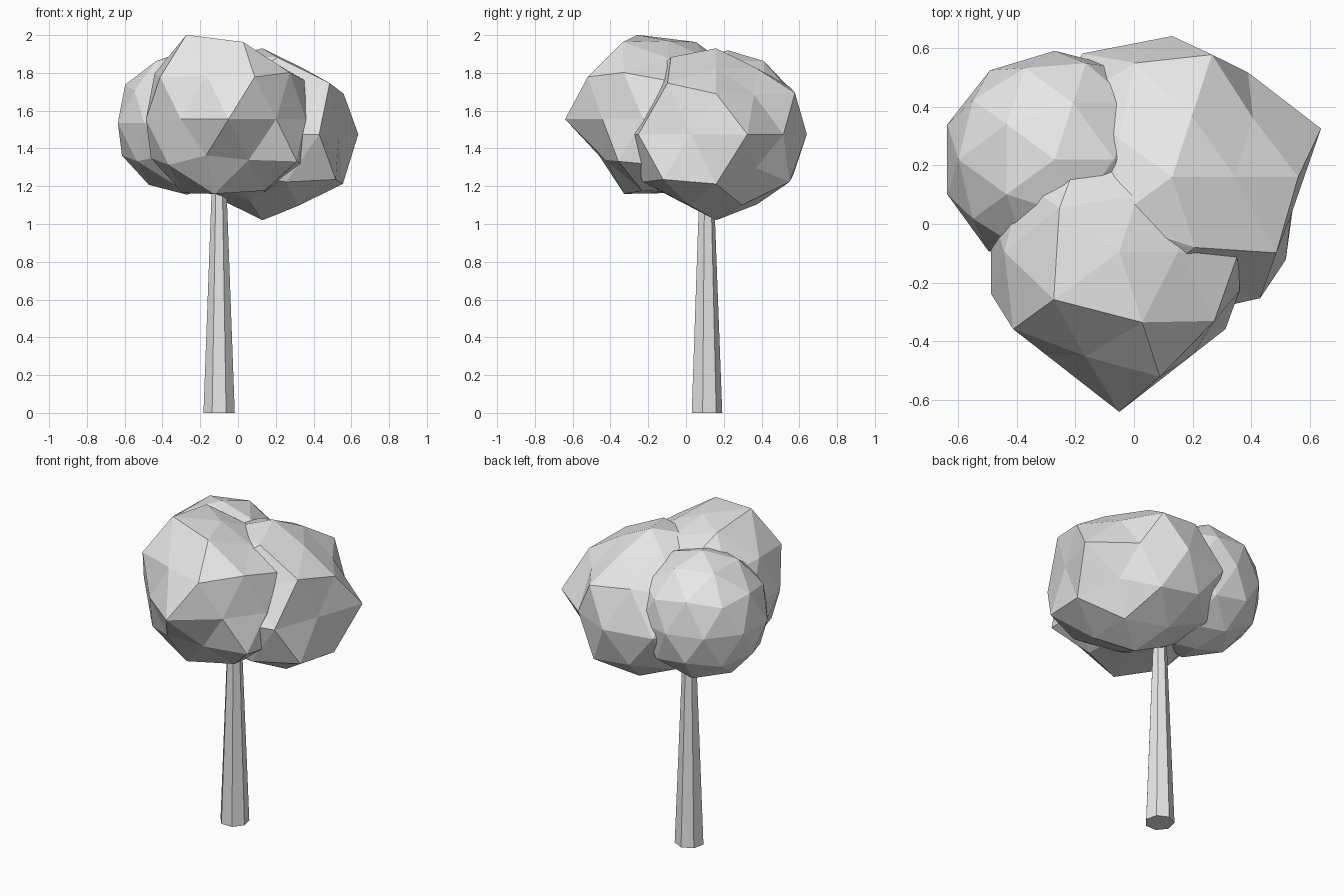
import bpy
import bmesh
from math import sin, cos, radians, pi
from mathutils import Vector

cube = bpy.data.objects.get("Cube")
if cube:
    bpy.data.objects.remove(cube, do_unlink=True)

grey = bpy.data.materials.new("light_grey")
grey.use_nodes = True
grey.diffuse_color = (0.8, 0.8, 0.8, 1)
grey.node_tree.nodes["Principled BSDF"].inputs["Base Color"].default_value = grey.diffuse_color

# Elevation of every ring of corners on a two-level icosphere
RINGS = {"top": 90, "crown": 58.3, "upper_mid": 31.7, "upper": 26.6, "equator": 0,
         "lower": -26.6, "lower_mid": -31.7, "base": -58.3, "bottom": -90}


def finish(bm, name):
    """Turn a bmesh into a flat-shaded object with the shared material."""
    bmesh.ops.recalc_face_normals(bm, faces=bm.faces[:])
    mesh = bpy.data.meshes.new(name)
    bm.to_mesh(mesh)
    bm.free()
    mesh.materials.append(grey)
    obj = bpy.data.objects.new(name, mesh)
    bpy.context.collection.objects.link(obj)


def direction(azimuth, elevation):
    a, e = radians(azimuth), radians(elevation)
    return Vector((cos(a) * cos(e), sin(a) * cos(e), sin(e)))


def foliage(name, centre, radius, reshaped):
    """Faceted leaf clump; 'reshaped' maps ring -> {azimuth: corner radius}."""
    clump = bmesh.new()
    bmesh.ops.create_icosphere(clump, subdivisions=2, radius=1)
    corners = [(v, v.co.normalized()) for v in clump.verts]
    for vert, unit in corners:
        vert.co = unit * radius
    for ring, changes in reshaped.items():
        for azimuth, distance in changes.items():
            aim = direction(azimuth, RINGS[ring])
            vert, unit = max(corners, key=lambda c: c[1].dot(aim))
            vert.co = unit * distance
    bmesh.ops.translate(clump, verts=clump.verts[:], vec=Vector(centre))
    finish(clump, name)


# Trunk: tapered seven-sided column reaching into the foliage
bm = bmesh.new()
sides = 7
rings = []
for radius, height in ((0.085, 0), (0.036, 1.3)):
    rings.append([bm.verts.new((-0.1 + radius * sin(2 * pi * i / sides),
                                0.107 + radius * cos(2 * pi * i / sides), height))
                  for i in range(sides)])
for i in range(sides):
    j = (i + 1) % sides
    bm.faces.new((rings[0][i], rings[0][j], rings[1][j], rings[1][i]))
for ring in rings:
    bm.faces.new(ring)
finish(bm, "trunk")

# Small regular clump on the right-hand side
foliage("foliage_small", (-0.27, 0.22, 1.535), 0.385, {
    "equator": {90: 0.37, 126: 0.375},
    "bottom": {0: 0.38},
})

# Large clump at the back left, with flattened sides
foliage("foliage_back", (0.13, 0.16, 1.475), 0.48, {
    "top": {0: 0.455},
    "crown": {0: 0.41, 72: 0.415, 144: 0.43},
    "upper": {72: 0.49, -72: 0.4},
    "upper_mid": {-36: 0.516, 36: 0.4},
    "equator": {18: 0.533, -18: 0.425, -54: 0.51, 54: 0.44, 126: 0.52},
    "lower": {-36: 0.535, 36: 0.4},
    "lower_mid": {0: 0.5},
    "base": {36: 0.44, -36: 0.445, 108: 0.435, -108: 0.41, 180: 0.41},
    "bottom": {0: 0.455},
})

# Front clump, with a pointed nose and a low back
foliage("foliage_front", (-0.05, -0.095, 1.555), 0.46, {
    "top": {0: 0.415},
    "crown": {-144: 0.525, -72: 0.48, 144: 0.48, 72: 0.39, 0: 0.38},
    "upper": {-72: 0.5, 0: 0.455, -144: 0.5},
    "upper_mid": {-36: 0.47, -108: 0.44, 36: 0.42},
    "equator": {-90: 0.545, -54: 0.43, -126: 0.43, -18: 0.43, 18: 0.43},
    "lower": {-36: 0.5, -108: 0.43},
    "lower_mid": {-72: 0.41, 0: 0.47},
    "base": {-108: 0.465, -36: 0.445},
    "bottom": {0: 0.39},
})
